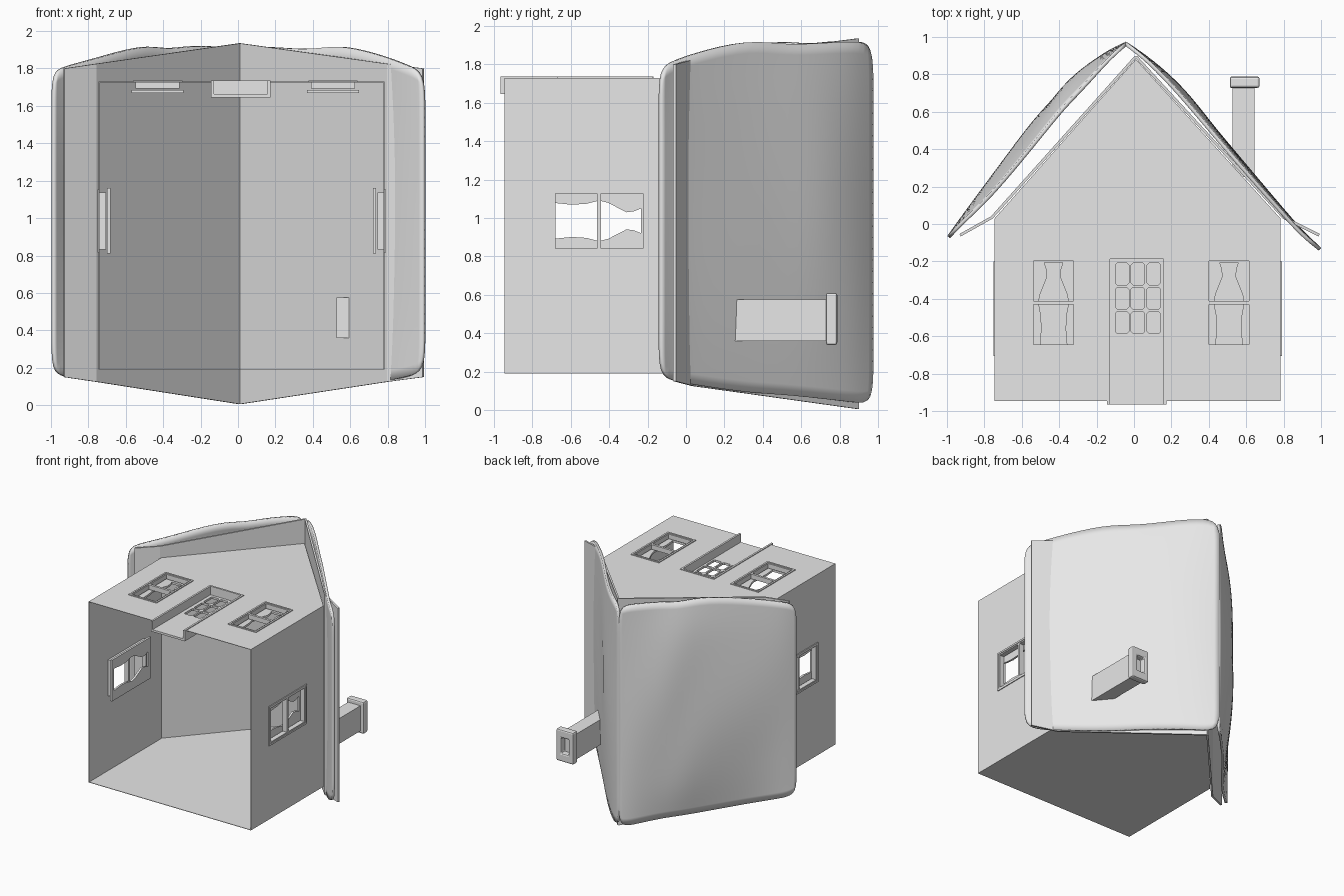
import bpy, bmesh, math
from mathutils import Matrix

cube = bpy.data.objects.get("Cube")
if cube:
    bpy.data.objects.remove(cube)

grey = bpy.data.materials.new("plain grey")
grey.use_nodes = True
grey.diffuse_color = (0.8, 0.8, 0.8, 1)
grey.node_tree.nodes["Principled BSDF"].inputs["Base Color"].default_value = (0.8, 0.8, 0.8, 1)


def rect(x0, x1, y0, y1):
    return [(x0, y0), (x1, y0), (x1, y1), (x0, y1)]


def add_object(name, bm, smooth=False):
    mesh = bpy.data.meshes.new(name)
    bm.to_mesh(mesh)
    bm.free()
    mesh.materials.clear()
    mesh.materials.append(grey)
    for p in mesh.polygons:
        p.material_index = 0
        p.use_smooth = smooth
    obj = bpy.data.objects.new(name, mesh)
    bpy.context.collection.objects.link(obj)
    return obj


def plate(name, loops, z0, z1, matrix=Matrix()):
    """Flat plate between two depths; every loop after the first cuts a hole."""
    curve = bpy.data.curves.new(name + "_outline", 'CURVE')
    curve.dimensions, curve.fill_mode = '2D', 'BOTH'
    curve.extrude = (z1 - z0) / 2
    for loop in loops:
        s = curve.splines.new('POLY')
        s.points.add(len(loop) - 1)
        for p, (x, y) in zip(s.points, loop):
            p.co = (x, y, 0, 1)
        s.use_cyclic_u = True
    temp = bpy.data.objects.new(name + "_outline", curve)
    bpy.context.collection.objects.link(temp)
    deps = bpy.context.evaluated_depsgraph_get()
    deps.update()
    mesh = bpy.data.meshes.new_from_object(temp.evaluated_get(deps))
    bm = bmesh.new()
    bm.from_mesh(mesh)
    bpy.data.objects.remove(temp)
    bpy.data.curves.remove(curve)
    bpy.data.meshes.remove(mesh)
    bmesh.ops.remove_doubles(bm, verts=bm.verts, dist=1e-5)
    bmesh.ops.transform(bm, verts=bm.verts,
                        matrix=matrix @ Matrix.Translation((0, 0, (z0 + z1) / 2)))
    bmesh.ops.recalc_face_normals(bm, faces=bm.faces)
    return add_object(name, bm)


# Wall planes: local z points out of the house, local y is the house's up
BACK, FRONT, LEFT_X, RIGHT_X = 0.19, 1.73, -0.745, 0.783
FLOOR, EAVE = -0.945, 0.03
front_m = Matrix.Translation((0, 0, FRONT))
side_m = {1: Matrix.Translation((RIGHT_X, 0, 0)) @ Matrix.Rotation(math.pi / 2, 4, 'Y'),
          -1: Matrix.Translation((LEFT_X, 0, 0)) @ Matrix.Rotation(-math.pi / 2, 4, 'Y')}


def window(name, m, cx, hw, y0, y1):
    """Frame with two panes, raised trim and a parted curtain; returns the wall hole."""
    mid, b = (y0 + y1) / 2, 0.01
    hole = rect(cx - hw, cx + hw, y0, y1)
    plate(name + "_frame", [hole, rect(cx - hw + b, cx + hw - b, y0 + b, mid - b),
                            rect(cx - hw + b, cx + hw - b, mid + b, y1 - b)], -0.038, 0.002, m)
    plate(name + "_trim", [rect(cx - hw - 0.015, cx + hw + 0.015, y0 - 0.015, y1 + 0.015), hole],
          -0.002, 0.007, m)
    h, k = y1 - y0, hw / 0.155
    edge = [(0, 0.095), (0.2, 0.085), (0.36, 0.09), (0.5, 0.107), (0.6, 0.095),
            (0.8, 0.045), (0.88, 0.05), (0.96, 0.065)]
    opening = [(cx + w * k, y0 + t * h) for t, w in edge]
    opening += [(cx - w * k, y0 + t * h) for t, w in reversed(edge)]
    plate(name + "_curtain", [rect(cx - hw - 0.022, cx + hw + 0.022, y0 - 0.03, y1 + 0.02), opening],
          -0.062, -0.045, m)
    return hole


# Front wall with door notch and two windows
dx0, dx1, dtop = -0.145, 0.175, -0.17
gable = [(RIGHT_X, FLOOR), (RIGHT_X, EAVE), (0.01, 0.88), (LEFT_X, EAVE), (LEFT_X, FLOOR)]
notch = [(dx0, FLOOR), (dx0, dtop), (dx1, dtop), (dx1, FLOOR)]
holes = [window("front_window_" + n, front_m, cx, 0.117, -0.655, -0.187)
         for n, cx in (("right", -0.43), ("left", 0.508))]
plate("front_wall", [gable + notch] + holes, -0.004, 0, front_m)
plate("back_wall", [gable], BACK, BACK + 0.004)

# Side walls, each with one window
for s, n in ((1, "left"), (-1, "right")):
    hole = window("side_window_" + n, side_m[s], -s * 0.985, 0.153, -0.69, -0.215)
    za, zb = sorted((-s * BACK, -s * FRONT))
    plate("side_wall_" + n, [rect(za, zb, FLOOR, EAVE), hole], -0.004, 0, side_m[s])

# Recessed door with nine panes in a deep casing
w, low = 0.016, -0.965
plate("door_casing", [[(dx0, low), (dx0 + w, low), (dx0 + w, dtop - w), (dx1 - w, dtop - w),
                       (dx1 - w, low), (dx1, low), (dx1, dtop), (dx0, dtop)]], -0.085, 0.006, front_m)
panes = []
for i in range(3):
    for j in range(3):
        x, y, c = -0.1 + i * 0.085, -0.585 + j * 0.13, 0.01
        X, Y = x + 0.072, y + 0.116
        panes.append([(x + c, y), (X - c, y), (X, y + c), (X, Y - c),
                      (X - c, Y), (x + c, Y), (x, Y - c), (x, y + c)])
plate("door_panel", [rect(dx0 + w, dx1 - w, low, dtop - w)] + panes, -0.085, -0.067, front_m)


def sheet(name, rows, side=0, columns=1, thickness=0.015, smooth=False):
    """Roof sheet through rows of (x, y, z low, z high, bulge)."""
    bm = bmesh.new()
    grid = []
    for i, (x, y, lo, hi, bulge) in enumerate(rows):
        line = []
        for j in range(columns + 1):
            t = j / columns
            d = bulge * math.sin(math.pi * t) ** 0.7 * (1 + 0.2 * math.sin(7 * t + 1.9 * i))
            line.append(bm.verts.new((x + side * 0.7 * d, y + 0.7 * d, lo + (hi - lo) * t)))
        grid.append(line)
    for a, b in zip(grid, grid[1:]):
        for j in range(columns):
            bm.faces.new((a[j], a[j + 1], b[j + 1], b[j]))
    bmesh.ops.recalc_face_normals(bm, faces=bm.faces)
    obj = add_object(name, bm, smooth)
    if smooth:
        obj.modifiers.new("Soften", 'SUBSURF').levels = 2
        obj.modifiers["Soften"].render_levels = 2
    solid = obj.modifiers.new("Thickness", 'SOLIDIFY')
    solid.thickness, solid.offset = thickness, 0
    return obj


# Flat under-roof
sheet("under_roof_right", [(-0.93, -0.06, 0.15, 1.80, 0), (-0.76, 0.035, 0.125, 1.825, 0),
                           (0.01, 0.895, 0.005, 1.935, 0)])
sheet("under_roof_left", [(0.99, -0.06, 0.15, 1.80, 0), (0.80, 0.035, 0.125, 1.825, 0),
                          (0.01, 0.895, 0.005, 1.935, 0)])

# Sagging, bulging outer roof covering
sheet("roof_cover_right", [(-0.99, -0.07, 0.18, 1.78, 0), (-0.93, 0.0, 0.15, 1.81, 0.01),
                           (-0.77, 0.14, 0.13, 1.85, 0.05), (-0.50, 0.47, 0.10, 1.93, 0.075),
                           (-0.38, 0.62, 0.09, 1.90, 0.08), (-0.27, 0.73, 0.08, 1.92, 0.075),
                           (-0.13, 0.89, 0.05, 1.92, 0.03), (-0.04, 0.965, 0.03, 1.91, 0)],
      -1, 8, 0.02, True)
sheet("roof_cover_left", [(0.995, -0.135, 0.18, 1.78, 0), (0.90, -0.06, 0.15, 1.82, 0.01),
                          (0.80, 0.05, 0.13, 1.86, 0.01), (0.56, 0.32, 0.09, 1.93, 0.02),
                          (0.40, 0.51, 0.08, 1.90, 0.025), (0.24, 0.70, 0.06, 1.91, 0.03),
                          (0.08, 0.87, 0.04, 1.92, 0.01), (-0.05, 0.968, 0.03, 1.91, 0)],
      1, 8, 0.02, True)

# Chimney: stem and hollow rounded cap
up = Matrix.Rotation(-math.pi / 2, 4, 'X')
plate("chimney_stem", [rect(0.527, 0.643, -0.575, -0.36)], 0.25, 0.735, up)
cap = plate("chimney_cap", [rect(0.512, 0.672, -0.61, -0.338), rect(0.555, 0.625, -0.54, -0.41)],
            0.728, 0.788, up)
bevel = cap.modifiers.new("Rounded", 'BEVEL')
bevel.width, bevel.segments = 0.012, 2
